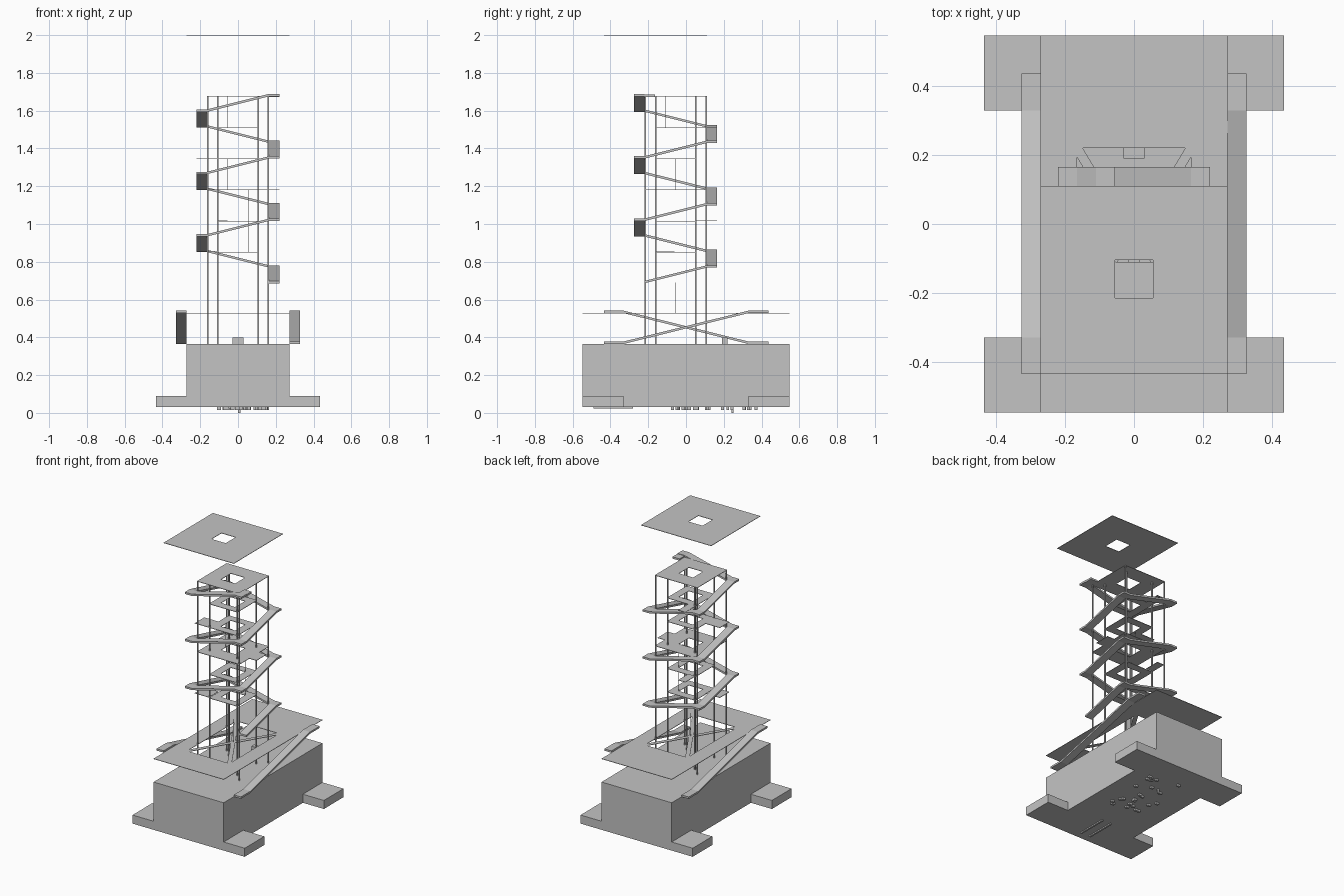
import bpy, bmesh, random
from math import hypot

if "Cube" in bpy.data.objects:
    bpy.data.objects.remove(bpy.data.objects["Cube"])

grey = bpy.data.materials.new("pale grey")
grey.use_nodes = True
grey.diffuse_color = (0.55, 0.55, 0.55, 1)
grey.node_tree.nodes["Principled BSDF"].inputs["Base Color"].default_value = grey.diffuse_color


def finish(name, bm):
    bmesh.ops.recalc_face_normals(bm, faces=bm.faces)
    mesh = bpy.data.meshes.new(name)
    bm.to_mesh(mesh)
    bm.free()
    mesh.materials.append(grey)
    ob = bpy.data.objects.new(name, mesh)
    bpy.context.collection.objects.link(ob)
    return ob


def prism(bm, tops, thick):
    """Solid below a loop of top points."""
    up = [bm.verts.new(p) for p in tops]
    low = [bm.verts.new((x, y, z - thick)) for x, y, z in tops]
    bm.faces.new(up)
    bm.faces.new(low[::-1])
    n = len(up)
    for i in range(n):
        j = (i + 1) % n
        bm.faces.new((up[i], low[i], low[j], up[j]))


def box(bm, x0, x1, y0, y1, z, thick, rise_x=0, rise_y=0):
    """Slab with its top at z, optionally climbing along x or y."""
    prism(bm, [(x0, y0, z), (x1, y0, z + rise_x),
               (x1, y1, z + rise_x + rise_y), (x0, y1, z + rise_y)], thick)


def ring(bm, outer, inner, z, thick=0.003):
    """Flat plate with a rectangular opening."""
    def loop(r, h):
        x0, x1, y0, y1 = r
        return [bm.verts.new(p) for p in ((x0, y0, h), (x1, y0, h), (x1, y1, h), (x0, y1, h))]
    a, b = loop(outer, z), loop(inner, z)
    c, d = loop(outer, z - thick), loop(inner, z - thick)
    for i in range(4):
        j = (i + 1) % 4
        for p, q in ((a, b), (c, d), (a, c), (b, d)):
            bm.faces.new((p[i], p[j], q[j], q[i]))


W, L = 0.272, 0.547      # base half width and half length
TOP = 0.365              # top of the base
MID = -0.055             # tower centre in y
R, IN, S = 0.165, 0.11, 0.055
T = 0.013                # ramp thickness

# Base block and four corner feet
bm = bmesh.new()
box(bm, -W, W, -L, L, TOP, TOP - 0.03)
finish("base_block", bm)
bm = bmesh.new()
for sx in (-1, 1):
    for sy in (-1, 1):
        xs = sorted((sx * W, sx * 0.435))
        ys = sorted((sy * 0.33, sy * L))
        box(bm, *xs, *ys, 0.09, 0.06)
finish("base_feet", bm)

# Small relief under the base
bm = bmesh.new()
for x in (-0.05, 0.02):
    box(bm, x, x + 0.012, -0.49, -0.28, 0.03, 0.008)
random.seed(4)
for i in range(24):
    x, y = random.uniform(-0.13, 0.16), random.uniform(-0.1, 0.4)
    box(bm, x, x + 0.022, y, y + 0.015, 0.03, 0.014)
box(bm, 0, 0.012, 0.24, 0.252, 0.03, 0.03)
finish("underside_studs", bm)

# Deck over the base, with diagonal spokes across its opening
bm = bmesh.new()
ring(bm, (-W, W, -L, L), (-R, R, MID - 0.275, MID + 0.275), 0.529)
finish("lower_deck", bm)
bm = bmesh.new()
for sx in (-1, 1):
    for sy in (-1, 1):
        dx, dy = sx * R, sy * 0.275
        k = 0.014 / hypot(dx, dy)
        nx, ny = -dy * k, dx * k
        prism(bm, [(nx, MID + ny, 0.529), (dx + nx, MID + dy + ny, 0.529),
                   (dx - nx, MID + dy - ny, 0.529), (-nx, MID - ny, 0.529)], 0.003)
finish("deck_spokes", bm)

# Long side ramps: one climbs to the back, the other to the front
for name, side in (("left_side_ramp", 1), ("right_side_ramp", -1)):
    bm = bmesh.new()
    xs = sorted((side * W, side * (W + S)))
    low, high = 0.378, 0.541
    start, end = (low, high) if side > 0 else (high, low)
    box(bm, *xs, -0.435, -0.33, start, T)
    box(bm, *xs, -0.33, 0.33, start, T, rise_y=end - start)
    box(bm, *xs, 0.33, 0.437, end, T)
    finish(name, bm)

# Entrance block on the base
bm = bmesh.new()
box(bm, -0.03, 0.03, 0.19, 0.22, 0.4, 0.035)
finish("entrance_block", bm)

# Outer and inner columns
for name, r in (("outer_columns", R), ("inner_columns", IN)):
    bm = bmesh.new()
    for sx in (-1, 1):
        for sy in (-1, 1):
            cx, cy = sx * (r - 0.004), MID + sy * (r - 0.004)
            box(bm, cx - 0.004, cx + 0.004, cy - 0.004, cy + 0.004, 1.675, 1.675 - TOP)
    finish(name, bm)

# Tower floors, two full and the rest small
for i in range(6):
    z = 1.677 - i * R
    r = R if i % 3 == 0 else IN
    bm = bmesh.new()
    ring(bm, (-r, r, MID - r, MID + r), (-S, S, MID - S, MID + S), z)
    finish("tower_floor_%d" % (6 - i), bm)

# Bridges from small floors to the ramp
bm = bmesh.new()
for z in (1.512, 1.022):
    box(bm, -IN, -S, MID + IN, MID + R + S, z, 0.003)
for z in (1.347, 0.857):
    box(bm, -R - S, -IN, MID - IN, MID - S + 0.05, z, 0.003)
box(bm, R, R + S, MID - S, MID + S, 1.182, 0.003)
finish("floor_bridges", bm)

# Thin hangers between floors
bm = bmesh.new()
for x, y, z in ((-S, -0.11, 1.675), (-S, MID, 1.345), (S, 0, 1.18),
                (S, 0.0, 1.015), (0, MID, 0.69)):
    box(bm, x - 0.001, x + 0.001, y - 0.001, y + 0.001, z, R)
finish("floor_hangers", bm)

# Square spiral ramp winding up the tower, with flat corners
bm = bmesh.new()
rise = 0.0825
y0, y1 = MID - R, MID + R
a, b = R, R + S
for i in range(12):
    z = 0.699 + i * rise
    side = i % 4
    if side == 0:
        box(bm, a, b, y0, y1, z, T, rise_y=rise)
        box(bm, a, b, y1, y1 + S, z + rise, T)
    elif side == 1:
        box(bm, -a, a, y1, y1 + S, z + rise, T, rise_x=-rise)
        box(bm, -b, -a, y1, y1 + S, z + rise, T)
    elif side == 2:
        box(bm, -b, -a, y0, y1, z + rise, T, rise_y=-rise)
        box(bm, -b, -a, y0 - S, y0, z + rise, T)
    else:
        box(bm, -a, a, y0 - S, y0, z, T, rise_x=rise)
        box(bm, a, b, y0 - S, y0, z + rise, T)
box(bm, a, b, y0, y0 + S, 1.686, T)
finish("spiral_ramp", bm)

# Floating roof plate
bm = bmesh.new()
ring(bm, (-W, W, -0.435, 0.11), (-S, S, -0.215, -0.105), 2.0)
finish("roof_plate", bm)
